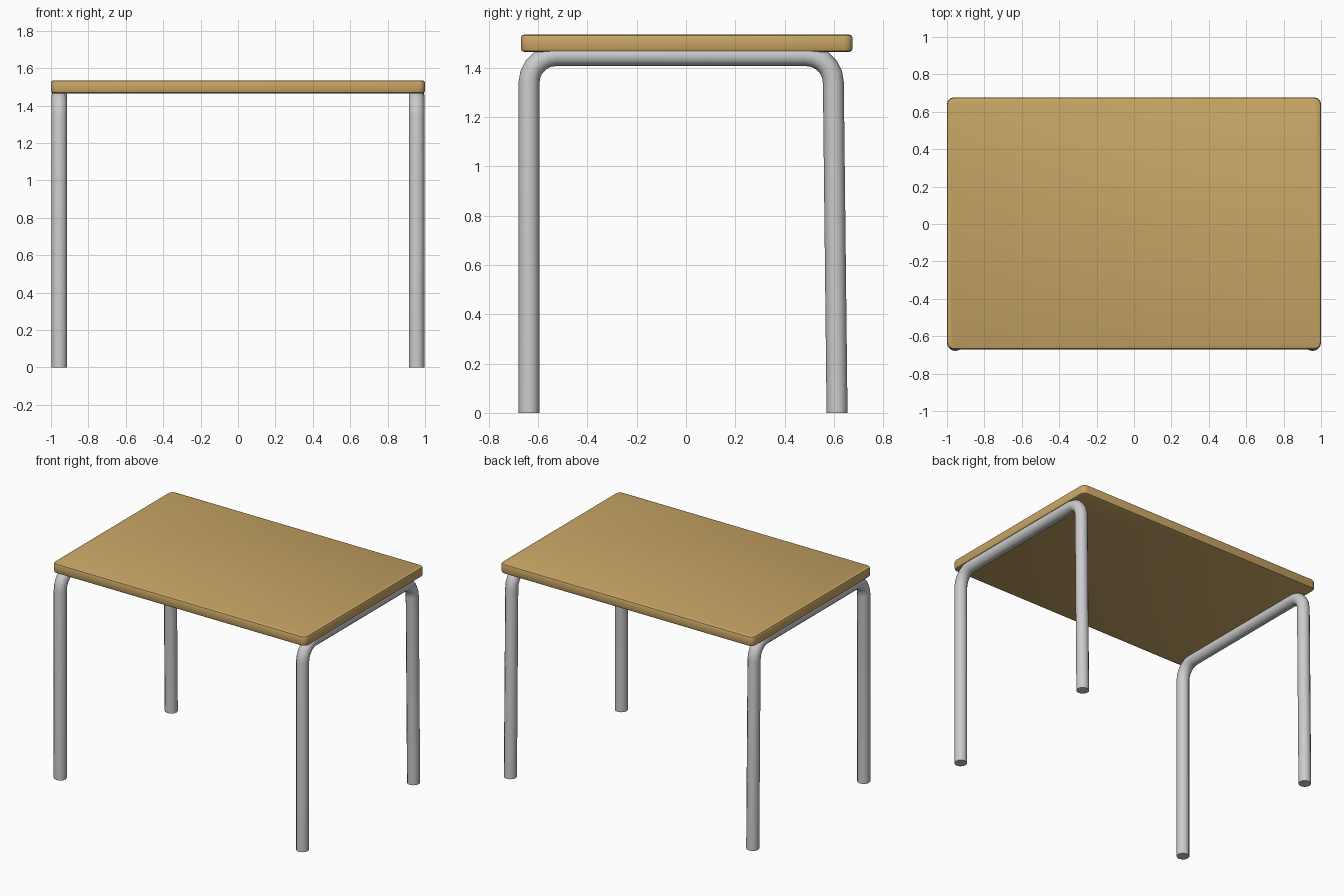
import bpy, bmesh
from math import sin, cos, pi, radians
from mathutils import Vector

if "Cube" in bpy.data.objects:
    bpy.data.objects.remove(bpy.data.objects["Cube"])


def smooth(obj, angle):
    bpy.ops.object.select_all(action='DESELECT')
    obj.select_set(True)
    bpy.context.view_layer.objects.active = obj
    bpy.ops.object.shade_smooth_by_angle(angle=radians(angle))


def material(name, color):
    mat = bpy.data.materials.new(name)
    mat.diffuse_color = color
    mat.use_nodes = True
    mat.node_tree.nodes["Principled BSDF"].inputs["Base Color"].default_value = mat.diffuse_color
    return mat


# Table top: slab with rounded corners and softened rims
def make_top():
    bm = bmesh.new()
    bmesh.ops.create_cube(bm, size=1)
    bmesh.ops.scale(bm, vec=(2.0, 1.347, 0.07), verts=bm.verts)
    bmesh.ops.translate(bm, vec=(0, 0.003, 1.5), verts=bm.verts)
    upright = [e for e in bm.edges
               if abs(e.verts[0].co.z - e.verts[1].co.z) > 0.01]
    bmesh.ops.bevel(bm, geom=upright, offset=0.035, segments=3,
                    profile=0.5, affect='EDGES')
    rims = [e for e in bm.edges
            if abs(e.verts[0].co.z - e.verts[1].co.z) < 0.001]
    bmesh.ops.bevel(bm, geom=rims, offset=0.014, segments=2,
                    profile=0.5, affect='EDGES')
    mesh = bpy.data.meshes.new("table_top")
    bm.to_mesh(mesh)
    bm.free()
    top = bpy.data.objects.new("table_top", mesh)
    bpy.context.collection.objects.link(top)
    mesh.materials.append(material("wood", (0.58, 0.38, 0.13, 1)))
    smooth(top, 30)


# Leg frame: one bent tube forming front leg, top rail and back leg
def make_frame(name, x):
    r, bend, rail_z, steps = 0.0425, 0.11, 1.45, 5
    front_y, back_y, foot_y = -0.637, 0.598, 0.613
    path = [(x, front_y, 0)]
    for i in range(steps + 1):
        a = pi - i / steps * pi / 2
        path.append((x, front_y + bend + bend * cos(a),
                     rail_z - bend + bend * sin(a)))
    for i in range(steps + 1):
        a = pi / 2 - i / steps * pi / 2
        path.append((x, back_y - bend + bend * cos(a),
                     rail_z - bend + bend * sin(a)))
    path.append((x, foot_y, 0))
    pts = [Vector(p) for p in path]

    # Sweep a 12-sided ring along the path
    bm = bmesh.new()
    sides, rings = 12, []
    side = Vector((1, 0, 0))
    for i, p in enumerate(pts):
        d0 = (p - pts[i - 1]).normalized() if i else Vector((0, 0, 1))
        d1 = (pts[i + 1] - p).normalized() if i < len(pts) - 1 else Vector((0, 0, -1))
        if i == len(pts) - 1:
            d0 = d1
        out = side.cross((d0 + d1).normalized())
        rings.append([bm.verts.new(p + r * (side * cos(2 * pi * k / sides)
                                            + out * sin(2 * pi * k / sides)))
                      for k in range(sides)])
    for a, b in zip(rings, rings[1:]):
        for k in range(sides):
            n = (k + 1) % sides
            bm.faces.new((a[k], a[n], b[n], b[k]))
    bm.faces.new(rings[0])
    bm.faces.new(rings[-1])
    bmesh.ops.recalc_face_normals(bm, faces=bm.faces)
    mesh = bpy.data.meshes.new(name)
    bm.to_mesh(mesh)
    bm.free()
    obj = bpy.data.objects.new(name, mesh)
    bpy.context.collection.objects.link(obj)
    smooth(obj, 40)


make_top()
make_frame("left_leg_frame", -0.9555)
make_frame("right_leg_frame", 0.9555)
